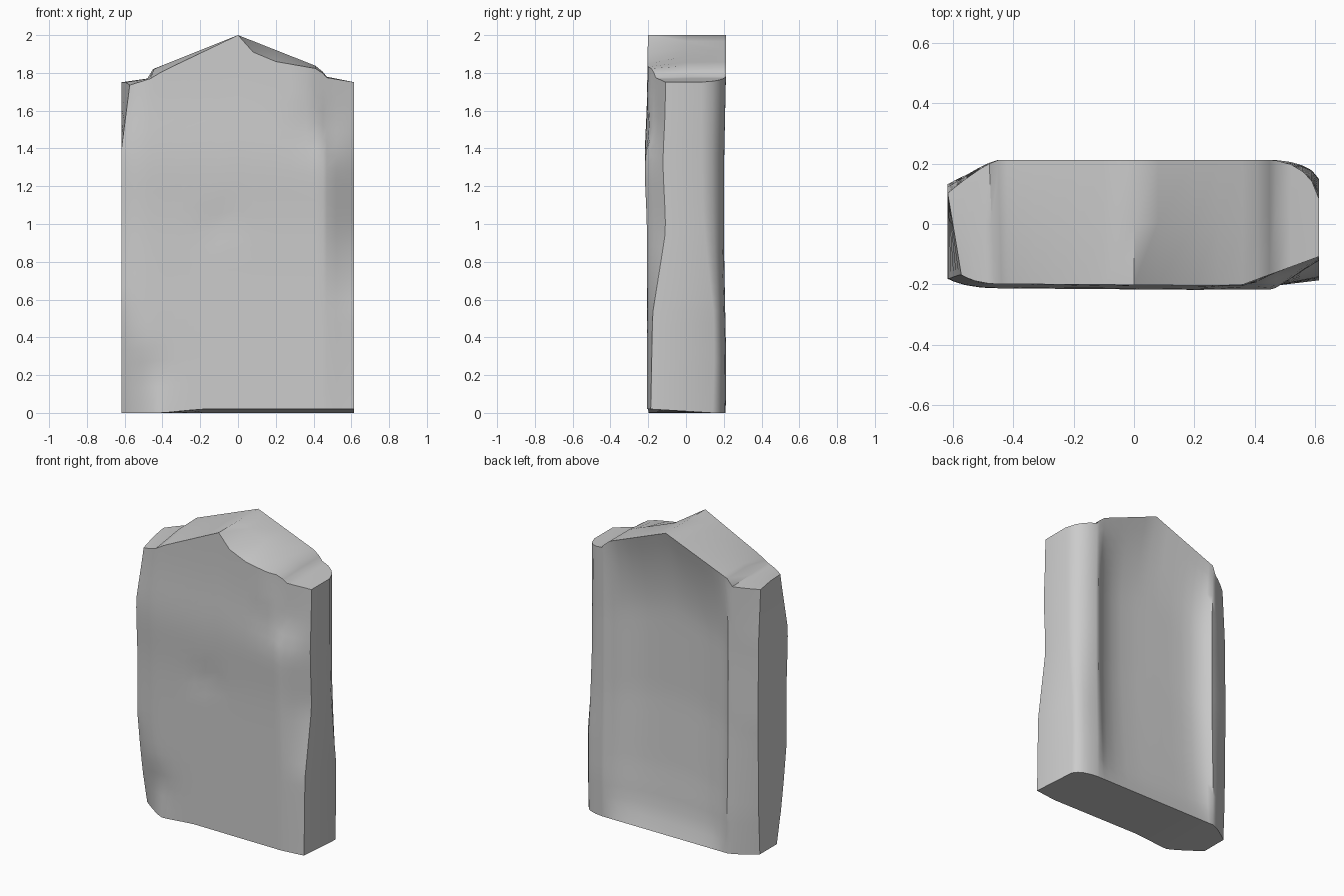
import bpy
import bmesh
import math

cube = bpy.data.objects.get("Cube")
if cube:
    bpy.data.objects.remove(cube, do_unlink=True)


def interp(points, a):
    """Piecewise linear lookup in a short profile."""
    if a <= points[0][0]:
        return points[0][1]
    for (a0, b0), (a1, b1) in zip(points, points[1:]):
        if a <= a1:
            return b0 + (b1 - b0) * (a - a0) / (a1 - a0)
    return points[-1][1]


def ramp(lo, hi, a):
    return min(1, max(0, (a - lo) / (hi - lo)))


# Gable outlines: worn front edge and the full ridge behind it
FRONT_TOP = [(-.62, 1.735), (-.48, 1.77), (0, 2), (.08, 1.91), (.2, 1.86), (.43, 1.82), (.47, 1.775), (.62, 1.75)]
RIDGE_TOP = [(-.62, 1.75), (-.48, 1.77), (-.45, 1.82), (0, 2), (.43, 1.83), (.47, 1.78), (.62, 1.75)]

# Depth of the four worn vertical corners by height fraction
FRONT_LOW_X = [(0, .13), (.12, .08), (.35, .03), (1, .03)]
FRONT_HIGH_X = [(0, .02), (.3, .03), (.55, .1), (1, .1)]
BACK_LOW_X = [(0, .1), (.5, .07), (.8, .08), (1, .11)]
BACK_HIGH_X = [(0, .08), (.3, .07), (.6, .13), (1, .15)]

# Back rim position and panel depth by height fraction
BACK_RIM = [(0, .21), (.15, .213), (.45, .202), (.75, .202), (1, .212)]
PANEL_DEPTH = [(0, 0), (.03, .025), (.08, .05), (.2, .075), (.45, .095), (1, .1)]

# Shallow chips in the front: x, z, radius, depth
DENTS = [(-.1, 1, .08, .012), (-.48, .2, .12, .02), (.43, 1.5, .13, .02)]

STATIONS = [-.618, -.595, -.56, -.51, -.48, -.45, -.42, -.38, -.33, -.26, -.18, -.1, 0,
            .08, .2, .28, .36, .41, .45, .47, .52, .56, .59, .614]
ROWS = 26


def front_y(x, z, t):
    y = -.202 - .008 * x - .015 * math.exp(-((z - 1.35) / .25) ** 2)
    y += interp(FRONT_LOW_X, t) * ramp(-.42, -.618, x) ** (1.2 + 2 * ramp(.05, .3, t))
    start = .46 - .11 * ramp(.75, .95, t)
    y += interp(FRONT_HIGH_X, t) * ramp(start, .614, x)
    for dx, dz, radius, depth in DENTS:
        y += depth * math.exp(-((x - dx) ** 2 + (z - dz) ** 2) / radius ** 2)
    return y


def back_y(x, t):
    y = interp(BACK_RIM, t)
    # One corner is a worn chamfer, the other is rounded
    if x < 0:
        y -= interp(BACK_LOW_X, t) * ramp(-.45, -.618, x) ** 1.3
    else:
        round_off = 1 - math.sqrt(1 - .98 * ramp(.45, .614, x) ** 2)
        y -= interp(BACK_HIGH_X, t) * round_off
    # Hollow panel, shallower towards low x, curving up to the gable lip
    across = 1 - ramp(0, .45, abs(x)) ** (4 if x > 0 else 7)
    across *= .85 + .35 * x
    upward = 1 - ramp(.7, 1, t) ** 2
    return y - interp(PANEL_DEPTH, t) * across * upward


bm = bmesh.new()


def wall(outline, is_front):
    grid = []
    for x in STATIONS:
        column = []
        for r in range(ROWS + 1):
            t = r / ROWS
            z = t * interp(outline, x)
            if is_front:
                # The low-x side leans in at the top front corner
                lean = .045 * ramp(-.4, -.618, x) * ramp(.8, 1, t)
                column.append(bm.verts.new((x + lean, front_y(x, z, t), z)))
            else:
                column.append(bm.verts.new((x, back_y(x, t), z)))
        grid.append(column)
    return grid


def skin(a, b):
    for i in range(len(a) - 1):
        bm.faces.new((a[i], b[i], b[i + 1], a[i + 1]))


front = wall(FRONT_TOP, True)
back = wall(RIDGE_TOP, False)
for grid in (front, back):
    for a, b in zip(grid, grid[1:]):
        skin(a, b)

# Sides
skin(front[0], back[0])
skin(front[-1], back[-1])

# Gable top, with a middle line holding the ridge height behind the chips
front_edge = [c[-1] for c in front]
back_edge = [c[-1] for c in back]
middle = []
for f, b in zip(front_edge, back_edge):
    p = f.co.lerp(b.co, .5)
    p.z = b.co.z
    middle.append(bm.verts.new(p))
skin(front_edge, middle)
skin(middle, back_edge)
bm.faces.new((front_edge[0], middle[0], back_edge[0]))
bm.faces.new((front_edge[-1], middle[-1], back_edge[-1]))

# Base, with its front edge slightly worn
for column in front:
    column[0].co.z += .02 * ramp(-.4, -.2, column[0].co.x)
skin([c[0] for c in front], [c[0] for c in back])

bmesh.ops.recalc_face_normals(bm, faces=bm.faces)
mesh = bpy.data.meshes.new("stone_slab")
bm.to_mesh(mesh)
bm.free()
slab = bpy.data.objects.new("stone_slab", mesh)
bpy.context.scene.collection.objects.link(slab)

# Grey stone
stone = bpy.data.materials.new("grey_stone")
stone.use_nodes = True
colour = (.6, .6, .6, 1)
stone.diffuse_color = colour
stone.node_tree.nodes["Principled BSDF"].inputs["Base Color"].default_value = colour
mesh.materials.append(stone)

bpy.ops.object.select_all(action='DESELECT')
slab.select_set(True)
bpy.context.view_layer.objects.active = slab
bpy.ops.object.shade_smooth_by_angle(angle=math.radians(45))
